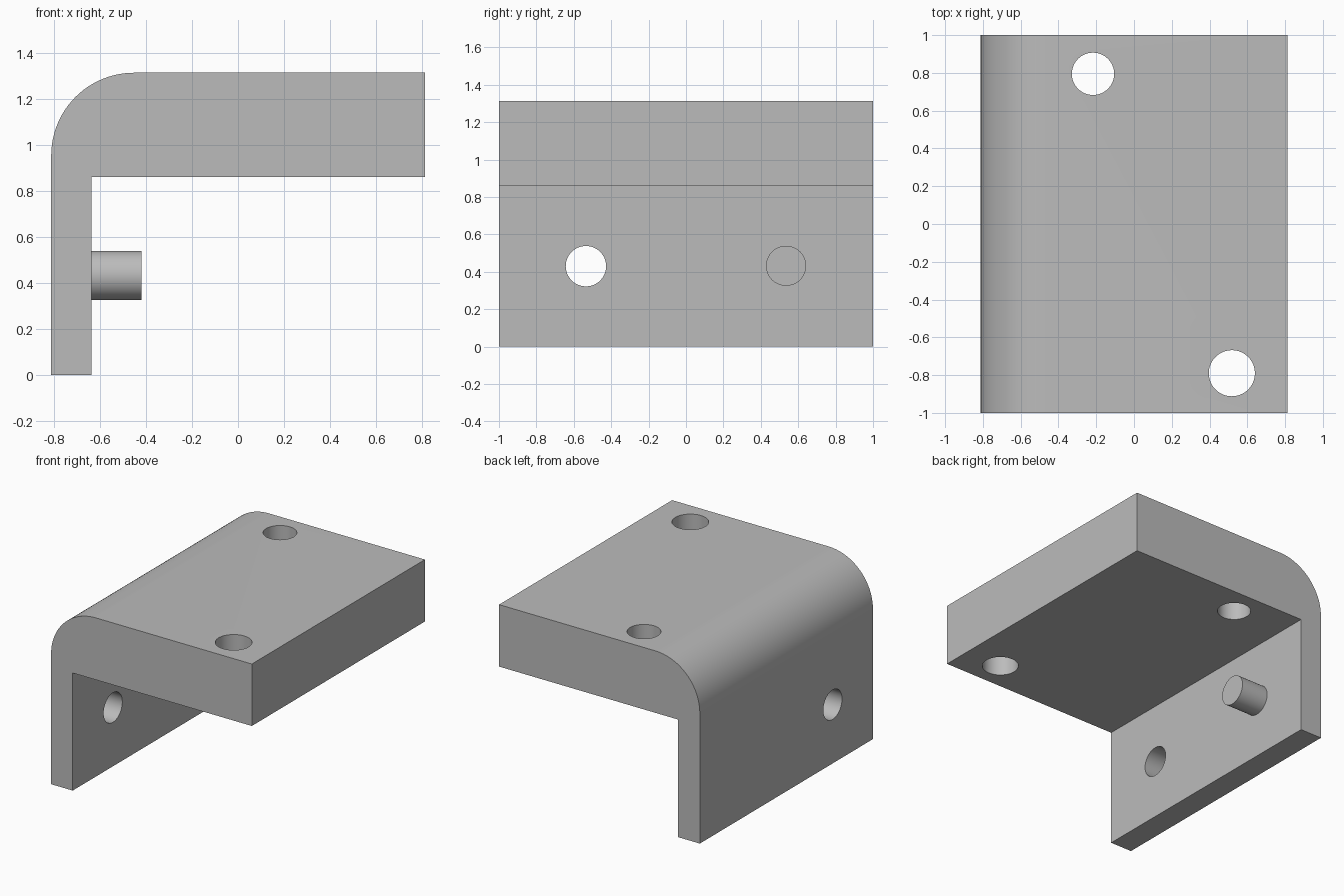
import bpy, bmesh, math
from mathutils import Matrix

cube = bpy.data.objects.get("Cube")
if cube:
    bpy.data.objects.remove(cube, do_unlink=True)

grey = bpy.data.materials.new("plain grey")
grey.use_nodes = True
colour = (0.5, 0.5, 0.5, 1)
grey.diffuse_color = colour
grey.node_tree.nodes["Principled BSDF"].inputs["Base Color"].default_value = colour

LEFT, RIGHT, TOP = -0.812, 0.812, 1.313
WALL, UNDER, BEND = -0.637, 0.86, 0.36


def add_object(name, bm):
    bmesh.ops.recalc_face_normals(bm, faces=bm.faces)
    mesh = bpy.data.meshes.new(name)
    bm.to_mesh(mesh)
    bm.free()
    mesh.materials.append(grey)
    obj = bpy.data.objects.new(name, mesh)
    bpy.context.collection.objects.link(obj)
    return obj


def cylinder(name, centre, radius, depth, axis):
    bm = bmesh.new()
    turn = Matrix.Rotation(math.pi / 2, 4, "Y") if axis == "X" else Matrix()
    bmesh.ops.create_cone(bm, cap_ends=True, segments=64, radius1=radius,
                          radius2=radius, depth=depth,
                          matrix=Matrix.Translation(centre) @ turn)
    return add_object(name, bm)


def smooth(obj):
    bpy.ops.object.select_all(action="DESELECT")
    obj.select_set(True)
    bpy.context.view_layer.objects.active = obj
    bpy.ops.object.shade_smooth_by_angle(angle=math.radians(30))


# Bracket: L profile with a rounded outer corner, extruded front to back
STEPS = 24
arc = [(LEFT + BEND - BEND * math.cos(a), TOP - BEND + BEND * math.sin(a))
       for a in (math.pi / 2 * i / STEPS for i in range(STEPS + 1))]
profile = [(LEFT, 0)] + arc + [(RIGHT, TOP), (RIGHT, UNDER), (WALL, UNDER), (WALL, 0)]
bm = bmesh.new()
face = bm.faces.new([bm.verts.new((x, -1, z)) for x, z in profile])
extruded = bmesh.ops.extrude_face_region(bm, geom=[face])["geom"]
bmesh.ops.translate(bm, vec=(0, 2, 0),
                    verts=[v for v in extruded if isinstance(v, bmesh.types.BMVert)])
if not face.is_valid or len(face.link_loops if hasattr(face, "link_loops") else face.loops) == 0:
    bmesh.ops.holes_fill(bm, edges=bm.edges)
bracket = add_object("bracket", bm)

# Drilled holes: two through the top slab, one through the upright wall
holes = [((-0.217, 0.795, 1.1), 0.112, 1, "Z"),
         ((0.518, -0.79, 1.1), 0.122, 1, "Z"),
         ((-0.72, -0.535, 0.43), 0.108, 0.5, "X")]
for i, (centre, radius, depth, axis) in enumerate(holes):
    cutter = cylinder(f"hole_cutter_{i + 1}", centre, radius, depth, axis)
    cutter.hide_render = True
    cutter.hide_set(True)
    cut = bracket.modifiers.new(f"hole_{i + 1}", "BOOLEAN")
    cut.operation, cut.solver, cut.object = "DIFFERENCE", "EXACT", cutter

# Apply the cuts so that shading follows the finished edges
bpy.context.view_layer.update()
finished = bpy.data.meshes.new_from_object(
    bracket.evaluated_get(bpy.context.evaluated_depsgraph_get()))
bracket.modifiers.clear()
bracket.data = finished
for obj in [o for o in bpy.data.objects if o.name.startswith("hole_cutter")]:
    bpy.data.objects.remove(obj, do_unlink=True)
smooth(bracket)

# Locating peg on the inside of the wall
peg = cylinder("peg", (-0.54, 0.535, 0.432), 0.107, 0.24, "X")
smooth(peg)
